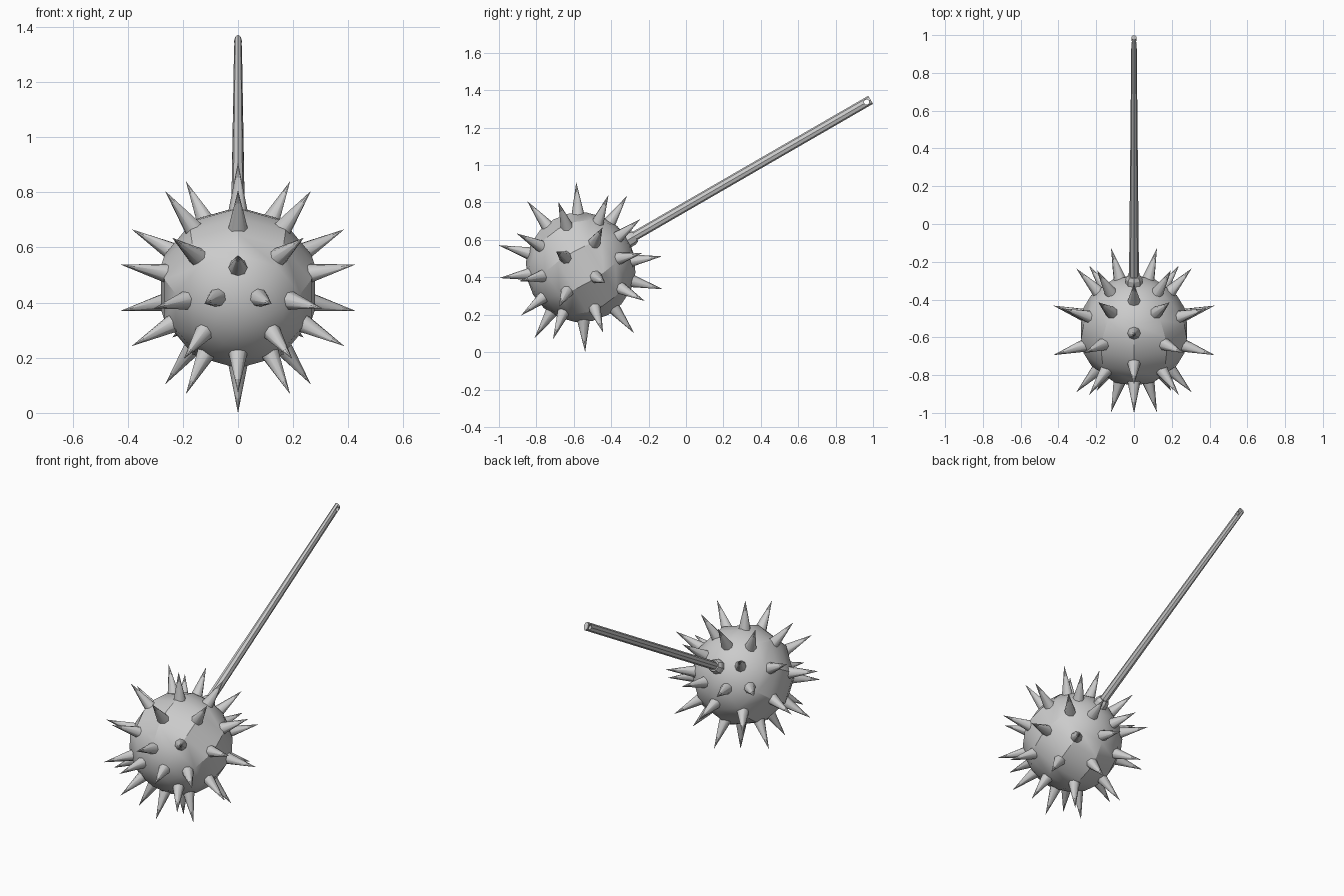
import bpy, bmesh
from math import sin, cos, radians, pi
from mathutils import Matrix, Vector

if "Cube" in bpy.data.objects:
    bpy.data.objects.remove(bpy.data.objects["Cube"])

# Local frame: +z runs from the ball centre along the handle
FRAME = Matrix.Translation((0, -0.563, 0.454)) @ Matrix.Rotation(radians(-60), 4, 'X')


def finish(bm, name, angle):
    bmesh.ops.recalc_face_normals(bm, faces=bm.faces)
    me = bpy.data.meshes.new(name)
    bm.to_mesh(me)
    bm.free()
    ob = bpy.data.objects.new(name, me)
    bpy.context.collection.objects.link(ob)
    ob.matrix_world = FRAME
    bpy.ops.object.select_all(action='DESELECT')
    ob.select_set(True)
    bpy.context.view_layer.objects.active = ob
    if angle:
        bpy.ops.object.shade_smooth_by_angle(angle=radians(angle))
    return ob


def tube(bm, profile, n):
    """Loft of elliptical rings (z, rx, ry), capped at both ends."""
    rings = [[bm.verts.new((rx * cos(2 * pi * k / n), ry * sin(2 * pi * k / n), z))
              for k in range(n)] for z, rx, ry in profile]
    for a, b in zip(rings, rings[1:]):
        for k in range(n):
            j = (k + 1) % n
            bm.faces.new((a[k], a[j], b[j], b[k]))
    bm.faces.new(rings[0][::-1])
    bm.faces.new(rings[-1])


# Ball
bm = bmesh.new()
bmesh.ops.create_uvsphere(bm, u_segments=10, v_segments=10, radius=0.294)
finish(bm, "ball", 30)

# Spikes on alternating ball facets
bm = bmesh.new()
for i in range(1, 9):
    th = radians(9 + 18 * i)
    for k in range(5):
        az = radians((-90 if i % 2 else 90) + 72 * k)
        d = Vector((sin(th) * cos(az), sin(th) * sin(az), cos(th)))
        m = Matrix.Translation(d * 0.358) @ d.to_track_quat('Z', 'Y').to_matrix().to_4x4()
        bmesh.ops.create_cone(bm, cap_ends=True, segments=8, radius1=0.038,
                              radius2=0.0005, depth=0.19, matrix=m)
finish(bm, "spikes", 50)

# Collar where the handle meets the ball
bm = bmesh.new()
tube(bm, [(0.25, 0.044, 0.044), (0.315, 0.044, 0.042), (0.335, 0.034, 0.034)], 8)
finish(bm, "collar", 0)

# Handle, flattened towards the end
bm = bmesh.new()
tube(bm, [(0.26, 0.027, 0.025), (1.79, 0.014, 0.025)], 8)
handle = finish(bm, "handle", 0)

# Hole through the handle end
bm = bmesh.new()
bmesh.ops.create_cone(bm, cap_ends=True, segments=12, radius1=0.014, radius2=0.014, depth=0.2,
                      matrix=Matrix.Translation((0, 0, 1.765)) @ Matrix.Rotation(pi / 2, 4, 'Y'))
cutter = finish(bm, "hole_cutter", 0)
cutter.hide_render = True
mod = handle.modifiers.new("hole", 'BOOLEAN')
mod.operation = 'DIFFERENCE'
mod.solver = 'EXACT'
mod.object = cutter
bpy.context.view_layer.objects.active = handle
bpy.ops.object.modifier_apply(modifier=mod.name)
bpy.data.objects.remove(cutter)
